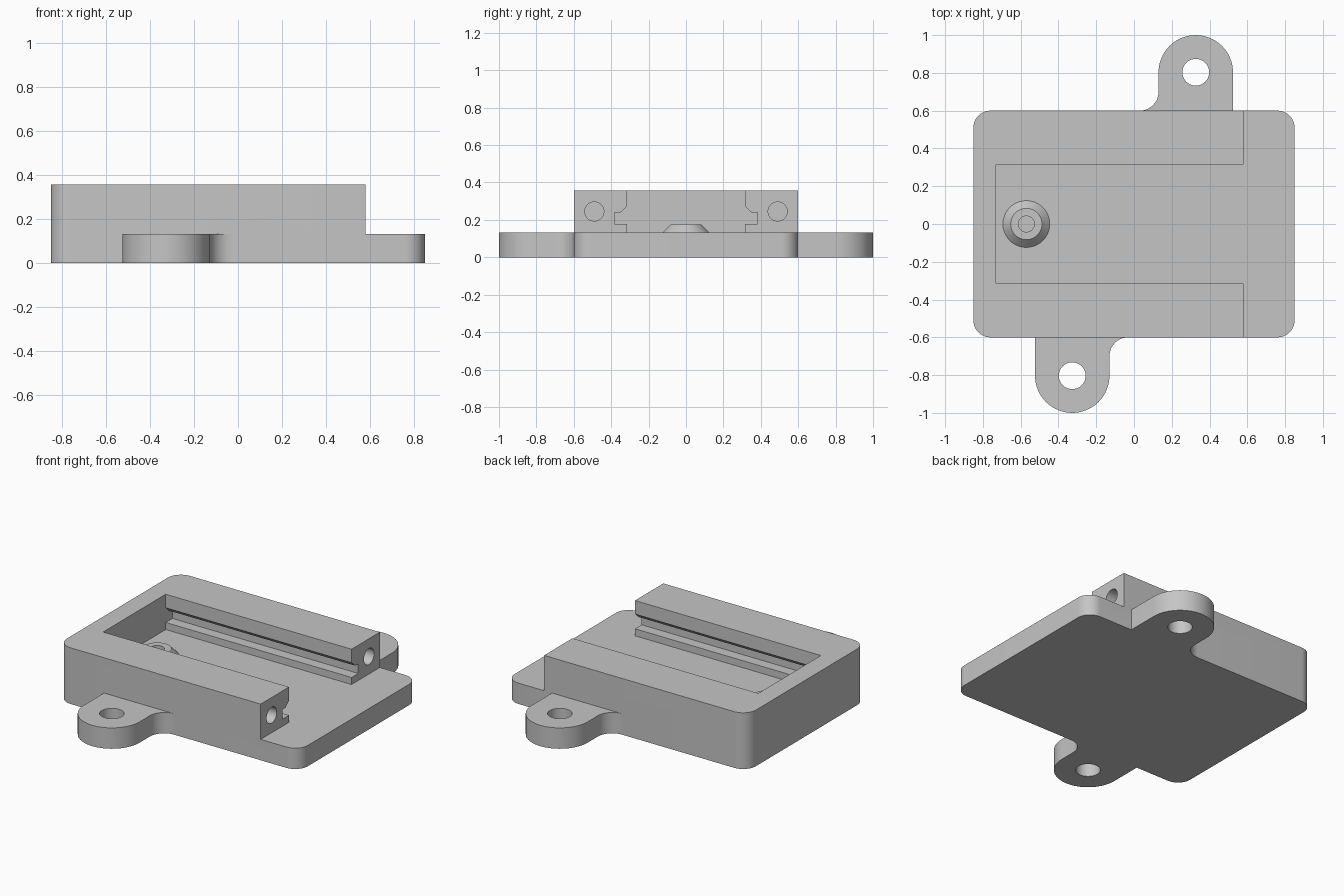
import bpy
import bmesh
from math import sin, cos, pi, radians
from mathutils import Vector

if "Cube" in bpy.data.objects:
    bpy.data.objects.remove(bpy.data.objects["Cube"])

HALF_X, HALF_Y = 0.85, 0.60
PLATE_Z, TOP_Z = 0.133, 0.358
RAIL_END, POCKET_END = 0.58, -0.73

grey = bpy.data.materials.new("plain grey")
grey.use_nodes = True
colour = (0.56, 0.56, 0.56, 1)
grey.diffuse_color = colour
grey.node_tree.nodes["Principled BSDF"].inputs["Base Color"].default_value = colour


def finish(bm, name):
    bmesh.ops.recalc_face_normals(bm, faces=bm.faces)
    mesh = bpy.data.meshes.new(name)
    bm.to_mesh(mesh)
    bm.free()
    mesh.materials.append(grey)
    obj = bpy.data.objects.new(name, mesh)
    bpy.context.collection.objects.link(obj)
    return obj


def prism(name, outline, start, end, along_x=False):
    """Extrude an xy outline along z, or a yz outline along x."""
    bm = bmesh.new()
    if along_x:
        corners, move = [(start, a, b) for a, b in outline], (end - start, 0, 0)
    else:
        corners, move = [(a, b, start) for a, b in outline], (0, 0, end - start)
    face = bm.faces.new([bm.verts.new(c) for c in corners])
    ext = bmesh.ops.extrude_face_region(bm, geom=[face])
    verts = [v for v in ext["geom"] if isinstance(v, bmesh.types.BMVert)]
    bmesh.ops.translate(bm, verts=verts, vec=Vector(move))
    return finish(bm, name)


def arc(cx, cy, r, a0, a1, n=12):
    angles = [radians(a0 + (a1 - a0) * i / n) for i in range(n + 1)]
    return [(cx + r * cos(a), cy + r * sin(a)) for a in angles]


def circle(cx, cy, r, n=40):
    return arc(cx, cy, r, 0, 360, n)[:-1]


def rect(x0, y0, x1, y1):
    return [(x0, y0), (x1, y0), (x1, y1), (x0, y1)]


def select_only(obj):
    bpy.ops.object.select_all(action='DESELECT')
    obj.select_set(True)
    bpy.context.view_layer.objects.active = obj


def cut(obj, cutter):
    select_only(obj)
    mod = obj.modifiers.new("cut", 'BOOLEAN')
    mod.operation, mod.solver, mod.object = 'DIFFERENCE', 'EXACT', cutter
    bpy.ops.object.modifier_apply(modifier=mod.name)
    bpy.data.objects.remove(cutter)


def smooth(obj):
    select_only(obj)
    bpy.ops.object.shade_smooth_by_angle(angle=radians(30))


# Housing block with rounded vertical corners
R = 0.09
outline = []
for sx, sy, a in ((1, 1, 0), (-1, 1, 90), (-1, -1, 180), (1, -1, 270)):
    outline += arc(sx * (HALF_X - R), sy * (HALF_Y - R), R, a, a + 90)
housing = prism("housing", outline, 0, TOP_Z)

# Low step at the open end
cut(housing, prism("step_cutter", rect(RAIL_END, -1, 1, 1), PLATE_Z, 1))

# Pocket with a slide groove along both rails
side = [(0.315, PLATE_Z), (0.315, 0.178), (0.382, 0.178), (0.382, 0.24),
        (0.35, 0.24), (0.315, 0.272), (0.315, 0.5)]
profile = side + [(-y, z) for y, z in reversed(side)]
cut(housing, prism("pocket_cutter", profile, POCKET_END, RAIL_END + 0.1, True))

# Screw holes in the rail ends
for s in (1, -1):
    cut(housing, prism("screw_cutter", circle(s * 0.49, 0.245, 0.051),
                       RAIL_END - 0.4, RAIL_END + 0.1, True))
smooth(housing)

# Mounting ears, the front one being the back one turned half round
EAR_X, EAR_Y, EAR_R, FILLET = 0.327, 0.803, 0.197, 0.1
left_x = EAR_X - EAR_R
ear = [(EAR_X + EAR_R, HALF_Y)] + arc(EAR_X, EAR_Y, EAR_R, 0, 180, 32)
ear += arc(left_x - FILLET, HALF_Y + FILLET, FILLET, 0, -90)
for name, s in (("back_ear", 1), ("front_ear", -1)):
    obj = prism(name, [(s * x, s * y) for x, y in ear], 0, PLATE_Z)
    cut(obj, prism("ear_cutter", circle(s * EAR_X, s * EAR_Y, 0.071), -1, 1))
    smooth(obj)

# Conical boss with a small recess on the pocket floor
bm = bmesh.new()
rings = [(0.124, PLATE_Z), (0.083, 0.175), (0.042, 0.175), (0.042, 0.15), (0, 0.15)]
verts = [bm.verts.new((r, 0, z)) for r, z in rings]
edges = [bm.edges.new(pair) for pair in zip(verts, verts[1:])]
bmesh.ops.spin(bm, geom=verts + edges, cent=(0, 0, 0), axis=(0, 0, 1),
               angle=2 * pi, steps=40)
bmesh.ops.remove_doubles(bm, verts=bm.verts, dist=0.0005)
boss = finish(bm, "floor_boss")
boss.location.x = -0.57
smooth(boss)
